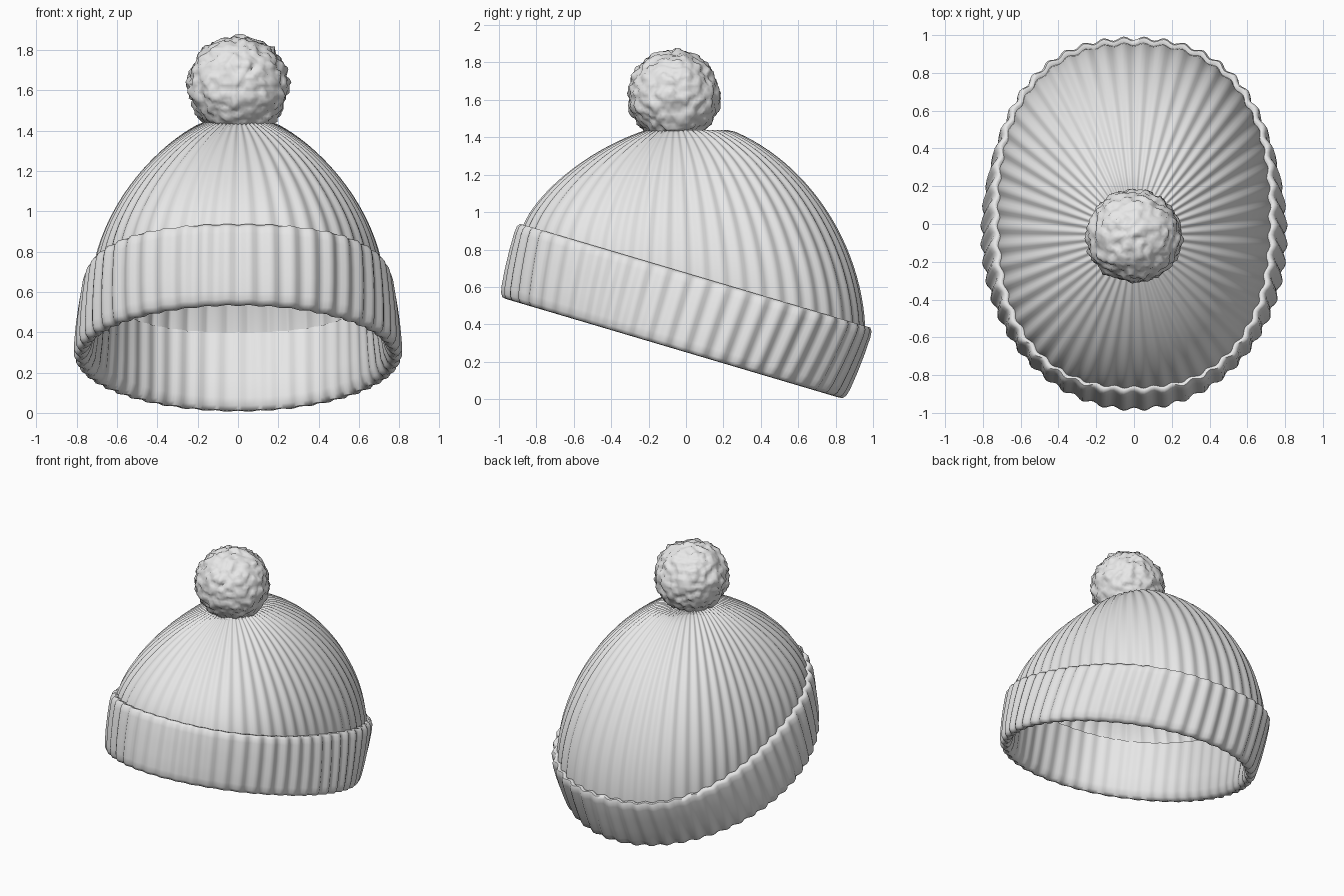
import bpy, bmesh, math
from mathutils import Vector, noise

if "Cube" in bpy.data.objects:
    bpy.data.objects.remove(bpy.data.objects["Cube"], do_unlink=True)

RIBS, PER_RIB = 52, 6
COUNT = RIBS * PER_RIB
TILT = math.radians(16.5)

wool = bpy.data.materials.new("light grey wool")
wool.use_nodes = True
wool.diffuse_color = (0.8, 0.8, 0.8, 1)
wool.node_tree.nodes["Principled BSDF"].inputs["Base Color"].default_value = (0.8, 0.8, 0.8, 1)


def finish(bm, name, angle):
    bmesh.ops.recalc_face_normals(bm, faces=bm.faces)
    mesh = bpy.data.meshes.new(name)
    bm.to_mesh(mesh)
    bm.free()
    mesh.materials.append(wool)
    obj = bpy.data.objects.new(name, mesh)
    bpy.context.collection.objects.link(obj)
    bpy.ops.object.select_all(action="DESELECT")
    obj.select_set(True)
    bpy.context.view_layer.objects.active = obj
    bpy.ops.object.shade_smooth_by_angle(angle=math.radians(angle))
    return obj


def head_outline(power, a=0.76, b=0.97):
    """Rounded oval sampled at equal arc lengths, as unit-scaled points."""
    def point(t):
        c, s = math.cos(t), math.sin(t)
        return Vector((math.copysign(abs(c) ** (2 / power), c),
                       math.copysign(abs(s) ** (2 / power), s)))
    fine = [point(math.tau * i / 8000 - math.pi / 2) for i in range(8001)]
    lengths = [0.0]
    for p, q in zip(fine, fine[1:]):
        lengths.append(lengths[-1] + math.hypot((q.x - p.x) * a, (q.y - p.y) * b))
    result, j = [], 0
    for i in range(COUNT):
        while lengths[j] < lengths[-1] * i / COUNT:
            j += 1
        result.append(fine[j])
    return result


OUTLINE = head_outline(2.4)
BRIM_OUTLINE = head_outline(2.0)
NORMALS = [Vector((math.copysign(abs(p.x) ** 1.4, p.x) / 0.76,
                   math.copysign(abs(p.y) ** 1.4, p.y) / 0.97)).normalized()
           for p in OUTLINE]
# Soft knitted ribs, from -1 in the groove to 0 on the ridge
WAVE = [-0.5 - 0.5 * math.cos(math.tau * i / PER_RIB) for i in range(COUNT)]


def loft(bm, rings):
    loops = [[bm.verts.new(co) for co in ring] for ring in rings]
    for low, high in zip(loops, loops[1:]):
        for i in range(COUNT):
            k = (i + 1) % COUNT
            bm.faces.new((low[i], low[k], high[k], high[i]))


# Ribbed crown: a sheared dome, steeper behind than in front, flat under the bobble
def crown_ring(theta):
    ring = []
    for p, n, w in zip(OUTLINE, NORMALS, WAVE):
        power = 1.7 + 0.2 * p.y
        s = max(math.cos(theta), 0.0) ** (2 / power)
        h = min(1.0, 1.055 * math.sin(theta) ** (2 / power))
        base_y = 0.037 + 0.923 * p.y
        base_z = 0.62 - 0.29 * base_y
        rib = 0.015 * w * s ** 0.5
        ring.append((0.728 * p.x * s + n.x * rib * s,
                     -0.06 + (base_y + 0.06) * s + n.y * rib * s,
                     base_z + (1.44 - base_z) * h + rib * h))
    return ring


bm = bmesh.new()
STEPS = 32
loft(bm, [crown_ring(math.pi / 2 * i / STEPS) for i in range(STEPS + 1)])
bmesh.ops.remove_doubles(bm, verts=bm.verts, dist=0.0005)
crown = finish(bm, "crown", 60)
shell = crown.modifiers.new("thickness", "SOLIDIFY")
shell.thickness = 0.025
shell.offset = -1


# Turned-up cuff: a thick folded section swept round the tilted oval
def cuff_ring(offset, height):
    v = height / 0.405
    a, b = 0.82 - 0.055 * v, 0.968 + 0.027 * v
    cy, cz = -0.072 + 0.122 * v, 0.272 + 0.39 * v
    depth = 0.02 if offset > -0.06 else 0.01
    ring = []
    for low, high, n, w in zip(BRIM_OUTLINE, OUTLINE, NORMALS, WAVE):
        p = low.lerp(high, v)
        d = offset + depth * w
        x, y = a * p.x + n.x * d, b * p.y + n.y * d
        ring.append((x, cy + y * math.cos(TILT), cz - y * math.sin(TILT)))
    return ring


SECTION = [(-0.08, 0.40), (-0.08, 0.28), (-0.08, 0.16), (-0.077, 0.06),
           (-0.065, 0.02), (-0.04, 0), (-0.018, 0.003), (-0.004, 0.022),
           (0.002, 0.06), (0.006, 0.15), (0.006, 0.25), (0.002, 0.35),
           (-0.004, 0.385), (-0.018, 0.403), (-0.035, 0.402), (-0.05, 0.385),
           (-0.08, 0.40)]
bm = bmesh.new()
loft(bm, [cuff_ring(o, h) for o, h in SECTION])
bmesh.ops.remove_doubles(bm, verts=bm.verts, dist=0.0005)
finish(bm, "cuff", 60)

# Fluffy bobble with a lumpy surface, flattened where it is sewn on
bm = bmesh.new()
bmesh.ops.create_icosphere(bm, subdivisions=5, radius=1)
for vert in bm.verts:
    d = vert.co.normalized()
    lump = noise.noise(d * 3.5) * 0.014 + noise.noise(d * 8 + Vector((3, 7, 1))) * 0.02
    co = d * (0.243 + lump)
    vert.co = Vector((co.x * 1.02, co.y - 0.065, max(co.z + 1.622, 1.425)))
finish(bm, "bobble", 70)
